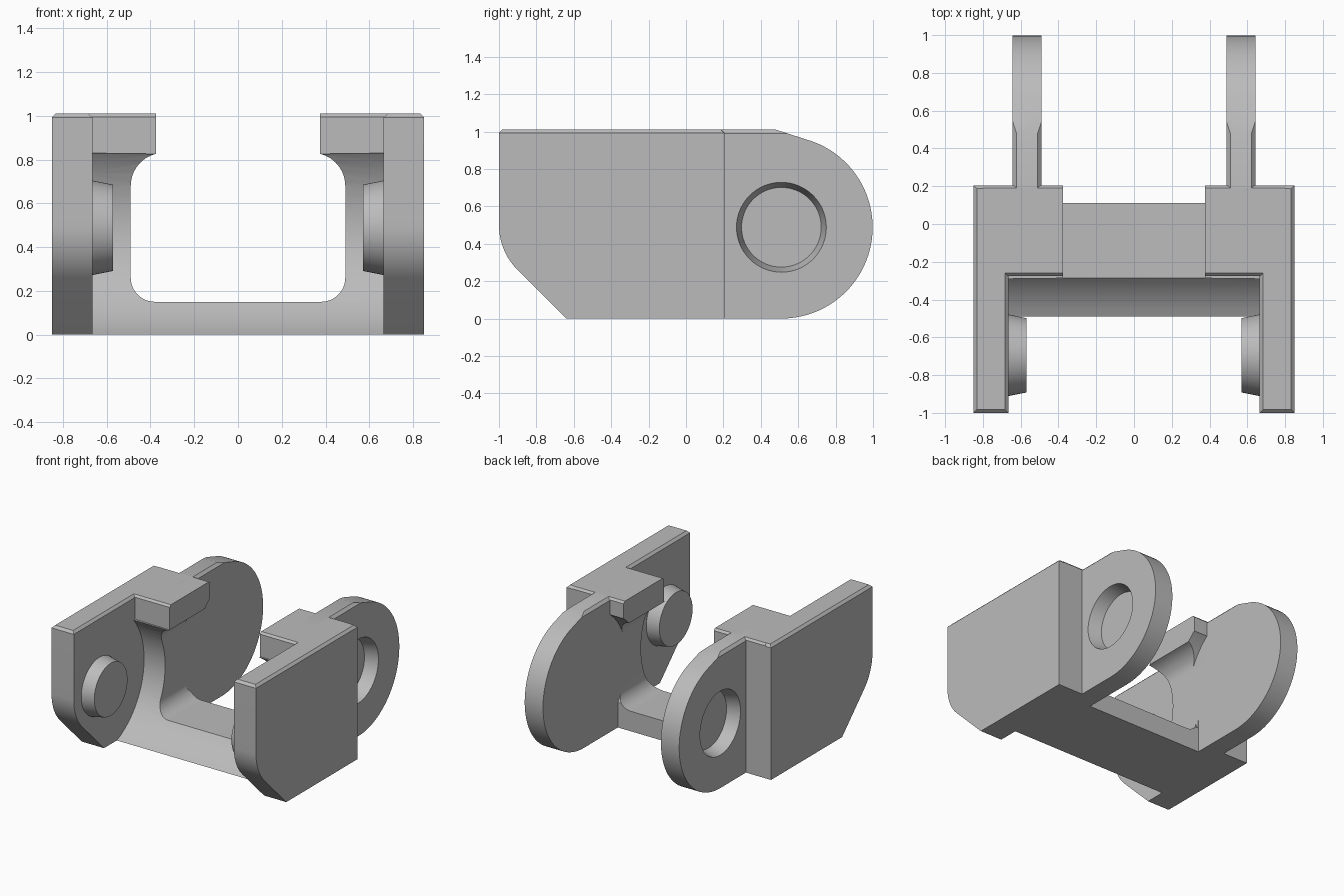
import bpy, bmesh
from math import sin, cos, radians, pi
from mathutils import Matrix, Vector

old = bpy.data.objects.get("Cube")
if old:
    bpy.data.objects.remove(old, do_unlink=True)

grey = bpy.data.materials.new("plain grey")
grey.use_nodes = True
grey.diffuse_color = (0.5, 0.5, 0.5, 1)
grey.node_tree.nodes["Principled BSDF"].inputs["Base Color"].default_value = (0.5, 0.5, 0.5, 1)

TOP = 1.01          # full height
PIN = (-0.695, 0.488)   # pin axis in y, z
EYE = (0.51, 0.488)     # socket axis in y, z


def arc(cx, cy, r, start, end, steps=12):
    """Points on a circular arc, angles in degrees."""
    angles = [radians(start + (end - start) * i / steps) for i in range(steps + 1)]
    return [(cx + r * cos(a), cy + r * sin(a)) for a in angles]


def finish(bm, name):
    bmesh.ops.recalc_face_normals(bm, faces=bm.faces)
    mesh = bpy.data.meshes.new(name)
    bm.to_mesh(mesh)
    bm.free()
    mesh.materials.append(grey)
    obj = bpy.data.objects.new(name, mesh)
    bpy.context.collection.objects.link(obj)
    return obj


def prism(name, points, axis, lo, hi, chamfer=None, width=0.018):
    """Extrude a profile along x (profile in yz) or y (profile in xz)."""
    bm = bmesh.new()
    place = (lambda p, d: (d, *p)) if axis == "x" else (lambda p, d: (p[0], d, p[1]))
    face = bm.faces.new([bm.verts.new(place(p, lo)) for p in points])
    ext = bmesh.ops.extrude_face_region(bm, geom=[face])
    moved = [v for v in ext["geom"] if isinstance(v, bmesh.types.BMVert)]
    bmesh.ops.translate(bm, verts=moved, vec=place((0, 0), hi - lo))
    bmesh.ops.recalc_face_normals(bm, faces=bm.faces)
    if chamfer:
        edges = [e for e in bm.edges if chamfer(*[v.co for v in e.verts])]
        bmesh.ops.bevel(bm, geom=edges, offset=width, segments=1,
                        profile=0.5, affect="EDGES")
    return finish(bm, name)


def round_bar(name, centre, x1, x2, r1, r2):
    """Cone section or cylinder lying along x."""
    bm = bmesh.new()
    where = Matrix.Translation(Vector(((x1 + x2) / 2, *centre)))
    bmesh.ops.create_cone(bm, cap_ends=True, segments=64, radius1=r1, radius2=r2,
                          depth=x2 - x1, matrix=where @ Matrix.Rotation(pi / 2, 4, "Y"))
    return finish(bm, name)


def apply(obj, mod):
    bpy.context.view_layer.objects.active = obj
    bpy.ops.object.modifier_apply(modifier=mod.name)


def cut(obj, cutter):
    mod = obj.modifiers.new("cut", "BOOLEAN")
    mod.operation, mod.solver, mod.object = "DIFFERENCE", "EXACT", cutter
    apply(obj, mod)
    bpy.data.objects.remove(cutter, do_unlink=True)


def clear_swing(obj):
    """Hollow out the room in which the neighbouring ends turn."""
    cut(obj, round_bar("front_cutter", PIN, -1, 1, 0.53, 0.53))
    cut(obj, round_bar("rear_cutter", EYE, -0.489, 0.489, 0.5, 0.5))


def on_top(a, b):
    return min(a.z, b.z) > TOP - 0.001


# Outer side plate with a rounded, cut-back lower front corner
plate = prism("side_plate",
              [(0.205, 0), (0.205, TOP), (-1, TOP)]
              + arc(-0.66, 0.5, 0.34, 180, 225) + [(-0.64, 0)],
              "x", 0.665, 0.85, on_top)

# Cross bar with upright walls and filleted corners
half = ([(0.7, 0), (0.7, 0.83)] + arc(0.34, 0.68, 0.15, 76.5, 0)
        + arc(0.38, 0.26, 0.11, 0, -90))
bar = prism("cross_bar", half + [(-x, z) for x, z in reversed(half)], "y", -0.55, 0.11)
clear_swing(bar)

# Inward flange at the top, blending into the wall
flange = prism("top_flange",
               [(0.6, 0.68), (0.6, 0.83), (0.8, 0.83), (0.8, TOP), (0.375, TOP)]
               + arc(0.34, 0.68, 0.15, 76.5, 0),
               "y", -0.275, 0.205,
               lambda a, b: on_top(a, b) and abs(a.y - b.y) < 0.001, 0.015)
clear_swing(flange)

# Solid step joining the plate to the rear tab
step = prism("rear_step", [(-0.1, 0), (0.205, 0), (0.205, 0.95), (-0.1, 0.95)],
             "x", 0.52, 0.7)

# Rounded rear tab with a blind socket on its outer face
tab = prism("rear_tab",
            [(0, TOP), (0, 0)] + arc(*EYE, 0.488, -90, 70, 40) + [(0.48, TOP)],
            "x", 0.49, 0.642,
            lambda a, b: on_top(a, b) and abs(a.x - b.x) < 0.001, 0.02)
cut(tab, round_bar("socket_cutter", EYE, 0.545, 0.652, 0.213, 0.243))

# Tapered pin on the inner face of the side plate
pin = round_bar("pin", PIN, 0.57, 0.67, 0.197, 0.217)

for obj in (plate, flange, step, tab, pin):
    mod = obj.modifiers.new("mirror", "MIRROR")
    mod.use_mirror_merge = False
    apply(obj, mod)

# Smooth rounds, sharp edges
bpy.ops.object.select_all(action="DESELECT")
for obj in (plate, bar, flange, step, tab, pin):
    obj.select_set(True)
bpy.context.view_layer.objects.active = bar
bpy.ops.object.shade_smooth_by_angle(angle=radians(20))
